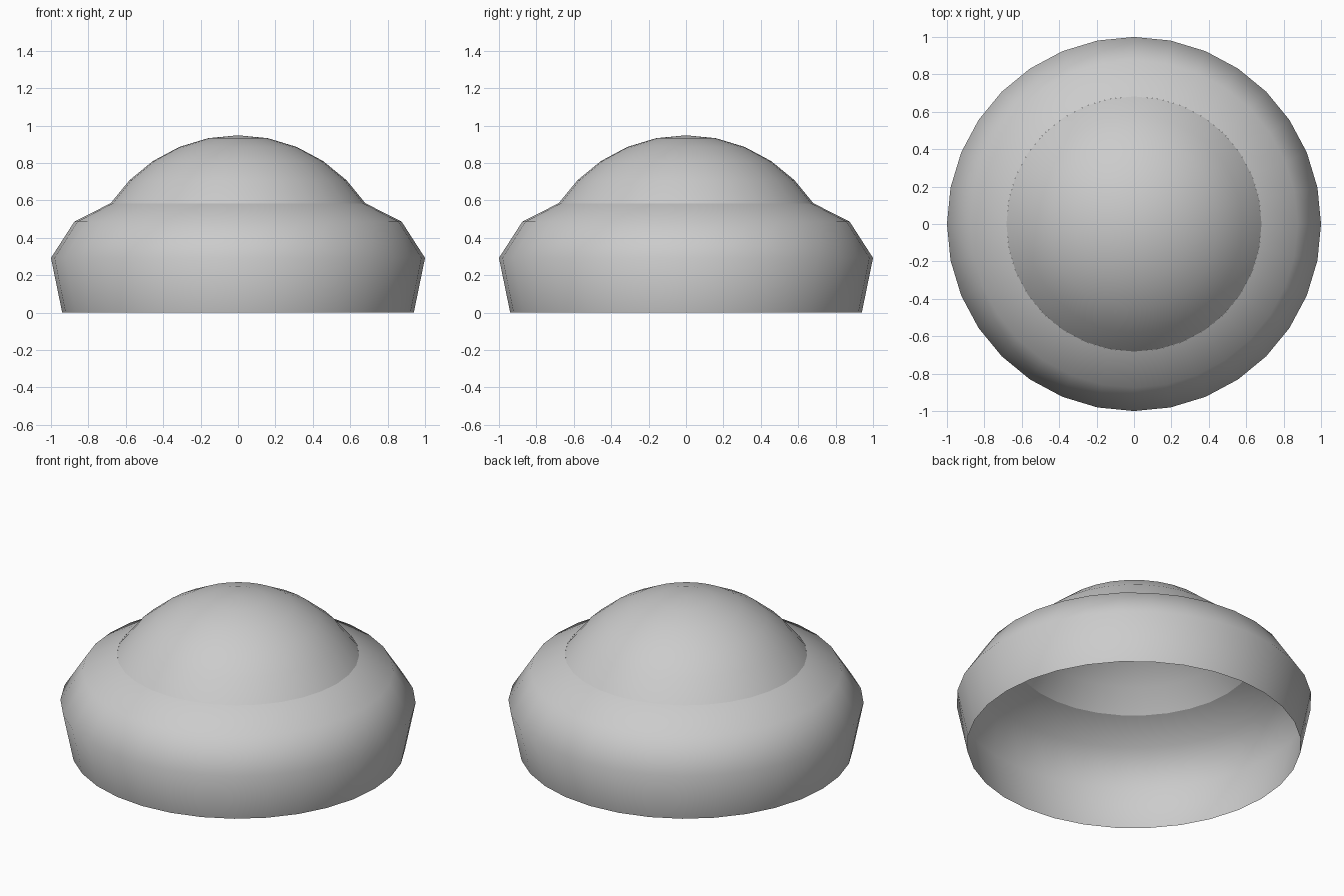
import bpy, bmesh
from math import sin, cos, tau, radians

if "Cube" in bpy.data.objects:
    bpy.data.objects.remove(bpy.data.objects["Cube"])

SIDES = 32


def revolve(name, profile):
    """Spin (radius, z) points about z into an open, smooth-shaded shell."""
    bm = bmesh.new()
    rings = []
    for r, z in profile:
        if r < 1e-6:
            rings.append([bm.verts.new((0, 0, z))] * SIDES)
        else:
            rings.append([bm.verts.new((r * cos(tau * i / SIDES), r * sin(tau * i / SIDES), z))
                          for i in range(SIDES)])
    for low, high in zip(rings, rings[1:]):
        for i in range(SIDES):
            j = (i + 1) % SIDES
            corners = [low[i], low[j], high[j], high[i]]
            bm.faces.new(list(dict.fromkeys(corners))).smooth = True
    mesh = bpy.data.meshes.new(name)
    bm.to_mesh(mesh)
    bm.free()
    obj = bpy.data.objects.new(name, mesh)
    bpy.context.collection.objects.link(obj)
    return obj


# Flared base shell, open at the bottom and under the dome
revolve("base_shell", [(0.94, 0), (1.0, 0.292), (0.875, 0.486), (0.682, 0.584)])

# Spherical cap on top; separate so the seam stays crisp
R, TOP = 0.82, 0.948
revolve("dome", [(R * sin(radians(11.25 * k)), TOP - R * (1 - cos(radians(11.25 * k))))
                 for k in range(5, -1, -1)])
